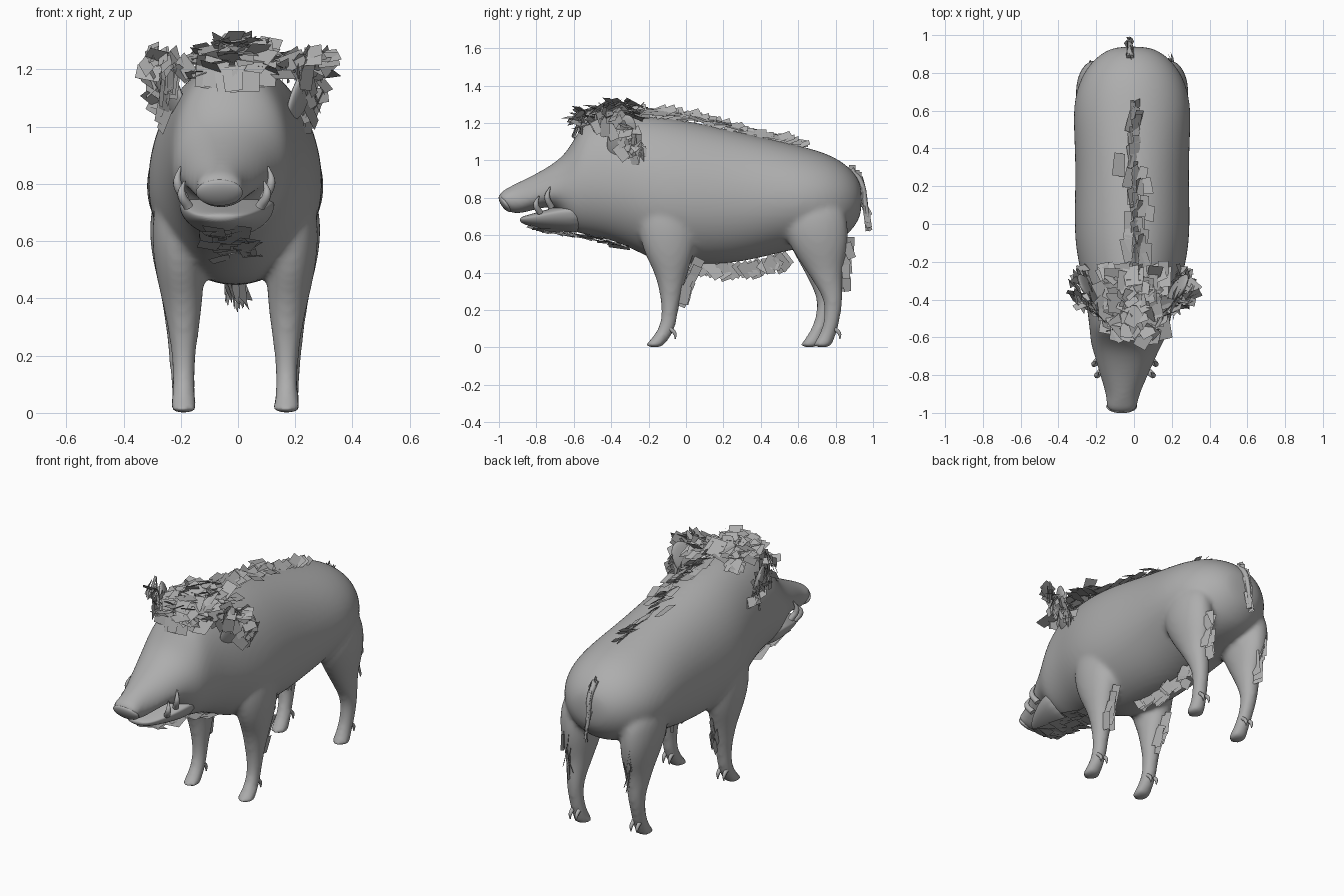
import bpy, bmesh, math, random
from mathutils import Vector

random.seed(4)
if "Cube" in bpy.data.objects:
    bpy.data.objects.remove(bpy.data.objects["Cube"], do_unlink=True)

# One plain hide colour for everything
grey = bpy.data.materials.new("hide_grey")
grey.use_nodes = True
grey.diffuse_color = (0.42, 0.42, 0.42, 1)
grey.node_tree.nodes["Principled BSDF"].inputs["Base Color"].default_value = (0.42, 0.42, 0.42, 1)


def finish(name, bm, smooth=True):
    bmesh.ops.recalc_face_normals(bm, faces=bm.faces)
    me = bpy.data.meshes.new(name)
    bm.to_mesh(me)
    bm.free()
    me.materials.append(grey)
    for p in me.polygons:
        p.use_smooth = smooth
    ob = bpy.data.objects.new(name, me)
    bpy.context.collection.objects.link(ob)
    return ob


def loft(bm, rings):
    loops = [[bm.verts.new(p) for p in ring] for ring in rings]
    n = len(loops[0])
    for a, b in zip(loops, loops[1:]):
        for i in range(n):
            bm.faces.new((a[i], a[(i + 1) % n], b[(i + 1) % n], b[i]))
    bm.faces.new(loops[0][::-1])
    bm.faces.new(loops[-1])


def trunk_ring(y, cx, hw, top, mid, bottom, n=20):
    ring = []
    for i in range(n):
        a = math.tau * i / n
        s = math.sin(a)
        ring.append((cx + hw * math.cos(a), y, mid + s * ((top - mid) if s > 0 else (mid - bottom))))
    return ring


def leg(bm, rings, side, shift=0):
    out = []
    for z, x, y, rx, ry in rings:
        dy = shift * max(0, 1 - z * 2)
        out.append([(side * x - 0.01 + rx * math.cos(math.tau * i / 12),
                     y + dy + ry * math.sin(math.tau * i / 12), z) for i in range(12)])
    loft(bm, out)


# Head and trunk: y, centre x, half width, top, widest height, bottom
trunk = [
    (-1.0, -0.065, 0.06, 0.825, 0.80, 0.77), (-0.97, -0.065, 0.085, 0.845, 0.79, 0.735),
    (-0.91, -0.06, 0.085, 0.878, 0.78, 0.705), (-0.8, -0.053, 0.13, 0.93, 0.81, 0.74),
    (-0.7, -0.045, 0.165, 0.99, 0.84, 0.76), (-0.64, -0.04, 0.19, 1.045, 0.85, 0.66),
    (-0.59, -0.03, 0.205, 1.13, 0.86, 0.61), (-0.54, -0.025, 0.215, 1.22, 0.88, 0.60),
    (-0.42, -0.02, 0.235, 1.25, 0.87, 0.58), (-0.28, -0.01, 0.27, 1.25, 0.84, 0.52),
    (-0.15, -0.01, 0.30, 1.24, 0.81, 0.45), (0, -0.01, 0.312, 1.22, 0.80, 0.44),
    (0.25, -0.01, 0.303, 1.165, 0.79, 0.44), (0.45, -0.01, 0.31, 1.12, 0.79, 0.49),
    (0.62, -0.01, 0.318, 1.08, 0.79, 0.53), (0.76, -0.01, 0.285, 1.04, 0.79, 0.55),
    (0.86, -0.01, 0.22, 0.98, 0.79, 0.59), (0.92, -0.01, 0.14, 0.91, 0.79, 0.67),
    (0.94, -0.01, 0.07, 0.85, 0.79, 0.73)]
# Legs: height, x, y, radius x, radius y
fore = [(0, .18, -.175, .05, .05), (.012, .18, -.17, .05, .052), (.06, .18, -.125, .042, .05),
        (.12, .18, -.095, .04, .044), (.2, .18, -.085, .043, .045), (.3, .18, -.08, .058, .065),
        (.4, .185, -.08, .075, .09), (.5, .195, -.09, .09, .14), (.65, .2, -.1, .1, .17), (.8, .2, -.1, .07, .13)]
hind = [(0, .18, .725, .05, .05), (.012, .18, .728, .05, .052), (.06, .18, .755, .042, .048),
        (.12, .185, .775, .042, .043), (.2, .19, .788, .044, .046), (.27, .19, .785, .05, .056),
        (.35, .19, .758, .062, .08), (.43, .19, .735, .075, .11), (.52, .195, .715, .095, .155),
        (.65, .2, .69, .11, .19), (.8, .2, .69, .08, .15)]

bm = bmesh.new()
loft(bm, [trunk_ring(*s) for s in trunk])
for side in (1, -1):
    leg(bm, fore, side)
    leg(bm, hind, side, 0 if side > 0 else -0.07)
body = finish("body", bm)
body.modifiers.new("round", "SUBSURF").levels = 2
body.modifiers["round"].render_levels = 2
fuse = body.modifiers.new("fuse", "REMESH")
fuse.mode, fuse.voxel_size, fuse.use_smooth_shade = "VOXEL", 0.014, True
soft = body.modifiers.new("soften", "SMOOTH")
soft.factor, soft.iterations = 0.5, 8

# Lower jaw
bm = bmesh.new()
loft(bm, [trunk_ring(*s) for s in [
    (-.89, -.06, .045, .695, .685, .67), (-.85, -.058, .095, .708, .69, .65),
    (-.75, -.05, .14, .735, .71, .63), (-.65, -.042, .17, .765, .73, .615), (-.52, -.03, .17, .78, .73, .605)]])
finish("lower_jaw", bm).modifiers.new("round", "SUBSURF").levels = 2


def ball(name, loc, scale, rot=(0, 0, 0)):
    bpy.ops.mesh.primitive_uv_sphere_add(segments=20, ring_count=12, radius=1, location=loc, rotation=rot)
    ob = bpy.context.object
    ob.name, ob.scale = name, scale
    ob.data.materials.append(grey)
    bpy.ops.object.shade_smooth()
    return ob


def tube(name, points, radii):
    cu = bpy.data.curves.new(name, "CURVE")
    cu.dimensions, cu.bevel_depth, cu.bevel_resolution, cu.use_fill_caps = "3D", 1, 3, True
    sp = cu.splines.new("BEZIER")
    sp.bezier_points.add(len(points) - 1)
    for bp, p, r in zip(sp.bezier_points, points, radii):
        bp.co, bp.radius = p, r
        bp.handle_left_type = bp.handle_right_type = "AUTO"
    cu.materials.append(grey)
    ob = bpy.data.objects.new(name, cu)
    bpy.context.collection.objects.link(ob)


# Snout disc
ball("nose_disc", (-.065, -.965, .77), (.082, .024, .054), (math.radians(35), 0, 0))


# Hair cards: flat quads scattered along a path
def along(path, t):
    f = t * (len(path) - 1)
    i = min(int(f), len(path) - 2)
    return Vector(path[i]).lerp(Vector(path[i + 1]), f - i)


def jitter(s):
    return Vector([random.uniform(-1, 1) * k for k in s])


def hair(bm, path, count, spread, grow, face, size, wild=.35):
    for i in range(count):
        p = along(path, (i + .5) / count) + jitter(spread)
        d = (Vector(grow) + jitter((wild,) * 3)).normalized()
        w = d.cross(Vector(face) + jitter((wild,) * 3)).normalized()
        k = random.uniform(.75, 1.2)
        d, w = d * size[0] * k / 2, w * size[1] * k / 2
        bm.faces.new([bm.verts.new(q) for q in (p - d - w, p - d + w, p + d + w * .85, p + d - w * .85)])


def flip(path, s):
    return [(s * x - .005, y, z) for x, y, z in path]


for side, label in ((1, "left"), (-1, "right")):
    # Eye and lid
    ex = -.022 + side * .135
    ball(label + "_eye", (ex, -.535, 1.025), (.02, .02, .016))
    tube(label + "_eyelid", [(ex - side * .03, -.555, 1.03), (ex, -.548, 1.045), (ex + side * .03, -.52, 1.03)],
         (.004, .009, .004))
    # Tusks
    for n, y, z, h in (("lower", -.79, .72, .09), ("upper", -.73, .75, .11)):
        x = -.048 + side * (.125 if n == "lower" else .14)
        tube(f"{label}_{n}_tusk", [(x, y + .01, z), (x + side * .024, y - .012, z + h * .5),
                                  (x + side * .014, y + .004, z + h)], (.018, .015, .003))
    # Ear leaf with its fringe
    ball(label + "_ear", (side * .235 - .005, -.345, 1.13), (.022, .075, .13),
         (math.radians(-30), math.radians(side * 15), math.radians(side * -25)))
    bm = bmesh.new()
    rim = flip([(.16, -.47, 1.19), (.23, -.44, 1.23), (.3, -.4, 1.25), (.31, -.34, 1.19), (.28, -.27, 1.09),
                (.24, -.25, 1.02)], side)
    core = flip([(.22, -.43, 1.2), (.25, -.36, 1.13), (.24, -.3, 1.04)], side)
    hair(bm, rim, 32, (.015, .025, .02), (side * .3, .2, .5), (side, -.6, .2), (.08, .055), .5)
    hair(bm, core, 24, (.02, .05, .03), (side * .1, .3, -1), (side, -.5, .1), (.09, .06), .35)
    finish(label + "_ear_hair", bm, False)
    # Leg fringes and dewclaws
    dy = 0 if side > 0 else -.03
    bm = bmesh.new()
    hair(bm, flip([(.19, .05, .43), (.185, .01, .33), (.185, -.005, .25)], side), 8, (.02, .01, .01),
         (0, -.35, -1), (1, .3, 0), (.1, .055), .2)
    hair(bm, flip([(.2, .87 + dy, .56), (.19, .85 + dy, .45), (.19, .85 + dy, .33)], side), 11, (.02, .012, .01),
         (0, .1, -1), (1, .5, 0), (.1, .06), .25)
    finish(label + "_leg_hair", bm, False)
    for n, y in (("fore", -.075), ("hind", .805 + (0 if side > 0 else -.06))):
        for off in (-.02, .02):
            x = side * .18 - .01 + off
            tube(f"{label}_{n}_dewclaw", [(x, y - .01, .1), (x, y + .015, .075), (x, y + .018, .045)],
                 (.012, .01, .003))

# Mane running down the back
bm = bmesh.new()
ridge = [(.02, -.3, 1.27), (.02, -.1, 1.255), (.01, .1, 1.22), (0, .3, 1.165), (0, .5, 1.12), (.01, .65, 1.085)]
hair(bm, ridge, 40, (.02, .02, .008), (0, 1, .12), (.7, 0, .8), (.1, .05), .3)
hair(bm, ridge[:4], 22, (.08, .03, .006), (0, 1, -.1), (.2, 0, 1), (.11, .065), .25)
finish("mane", bm, False)

# Crown tuft over the forehead and skull
bm = bmesh.new()
for row in range(7):
    y = -.58 + row * .05
    z = 1.225 + .05 * math.sin(min(row, 4) / 4 * math.pi / 2)
    arc = [(-.17, y + .04, z - .05), (-.08, y, z), (0, y - .01, z + .02), (.08, y, z), (.16, y + .04, z - .05)]
    hair(bm, arc, 12, (.015, .02, .012), (0, -.6, .1), (0, -.25, 1), (.1, .075), .4)
hair(bm, [(-.13, -.555, 1.18), (0, -.585, 1.17), (.11, -.555, 1.18)], 8, (.01, .01, .02),
     (0, -.2, -1), (0, -1, .2), (.1, .08), .2)
finish("crown_tuft", bm, False)

# Chin and throat beard
bm = bmesh.new()
hair(bm, [(-.05, -.8, .635), (-.04, -.62, .6), (-.02, -.48, .585), (-.01, -.34, .54)], 32, (.07, .02, .008),
     (0, 1, -.12), (0, .1, 1), (.11, .07), .25)
finish("beard", bm, False)

# Belly fringe
bm = bmesh.new()
hair(bm, [(-.01, .03, .44), (-.01, .2, .41), (-.01, .38, .42), (-.01, .55, .47)], 24, (.035, .01, .008),
     (0, .5, -.7), (1, .3, 0), (.095, .065), .3)
finish("belly_fringe", bm, False)

# Tail with its hair
tail = [(-.02, .88, .95), (-.02, .935, .88), (-.025, .96, .76), (-.02, .98, .64)]
tube("tail", tail, (.02, .016, .013, .008))
bm = bmesh.new()
hair(bm, tail, 24, (.012, .008, .005), (0, .15, -1), (1, .4, 0), (.07, .035), .3)
finish("tail_hair", bm, False)
